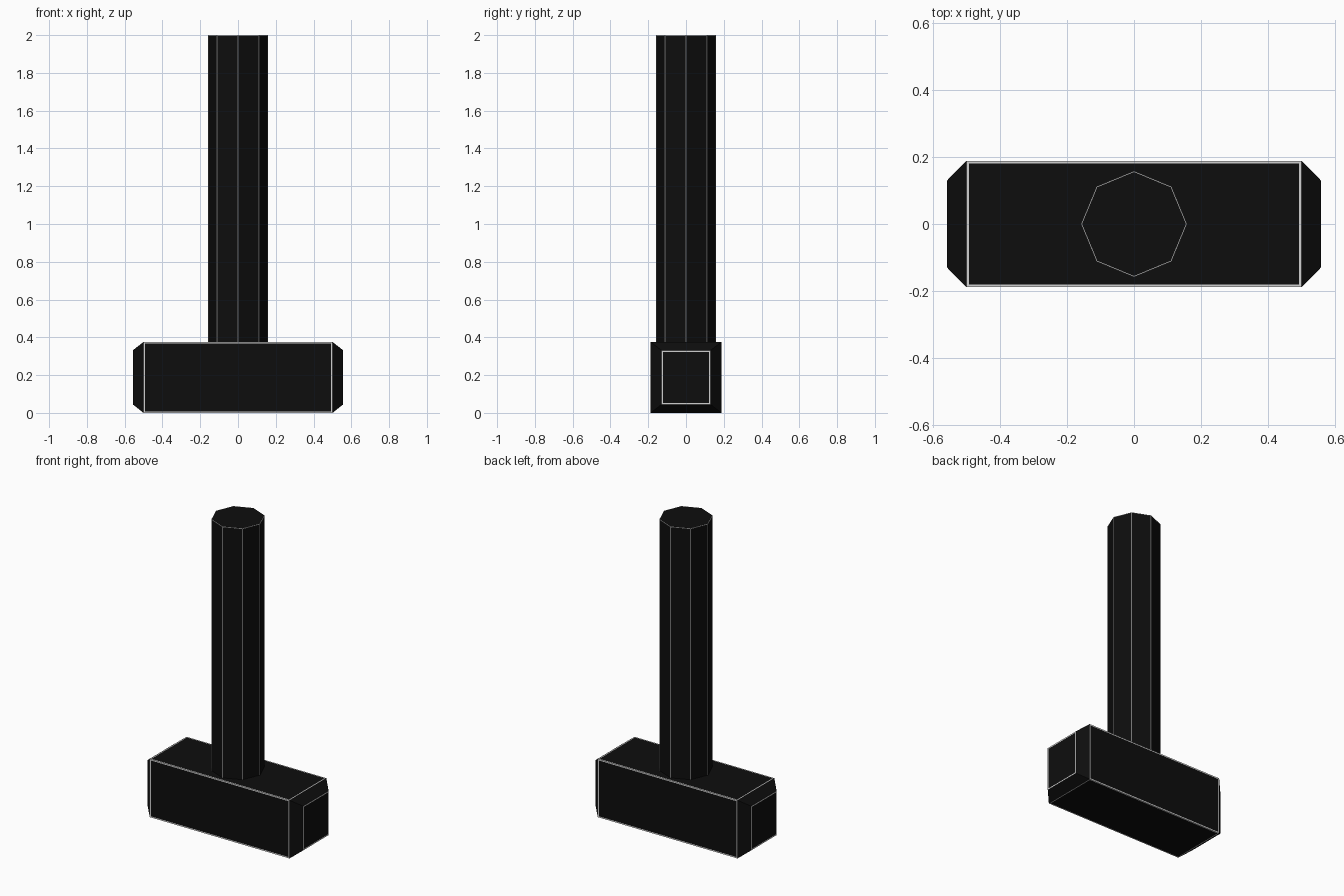
import bpy, bmesh, math

if "Cube" in bpy.data.objects:
    bpy.data.objects.remove(bpy.data.objects["Cube"])


def material(name, rgb):
    m = bpy.data.materials.new(name)
    m.diffuse_color = (*rgb, 1)
    m.use_nodes = True
    m.node_tree.nodes["Principled BSDF"].inputs["Base Color"].default_value = m.diffuse_color
    return m


BLACK = material("black", (0.004, 0.004, 0.004))
GREY = material("light_grey", (0.65, 0.65, 0.65))


def loft(name, rings, rim):
    """Skin closed rings, cap both ends, and leave a pale rim round each black face.
    rim(face) gives the rim width, 0 for none."""
    bm = bmesh.new()
    loops = [[bm.verts.new(p) for p in ring] for ring in rings]
    n = len(loops[0])
    for a, b in zip(loops, loops[1:]):
        for i in range(n):
            j = (i + 1) % n
            bm.faces.new((a[i], a[j], b[j], b[i]))
    bm.faces.new(loops[0][::-1])
    bm.faces.new(loops[-1])
    bmesh.ops.recalc_face_normals(bm, faces=bm.faces)
    for f in list(bm.faces):
        width = rim(f)
        if width > 0:
            edge = bmesh.ops.inset_individual(bm, faces=[f], thickness=width)
            for e in edge["faces"]:
                e.material_index = 1
            f.material_index = 0
    me = bpy.data.meshes.new(name)
    bm.to_mesh(me)
    bm.free()
    me.materials.append(BLACK)
    me.materials.append(GREY)
    ob = bpy.data.objects.new(name, me)
    bpy.context.collection.objects.link(ob)
    return ob


def section(x, hy, hz):
    """Rectangle across the head at x."""
    return [(x, sy * hy, 0.188 + sz * hz)
            for sy, sz in ((-1, -1), (1, -1), (1, 1), (-1, 1))]


# Hammer head: square bar with tapered ends; the tapers have no rim
loft("head",
     [section(-0.557, 0.13, 0.143), section(-0.5, 0.188, 0.188),
      section(0.5, 0.188, 0.188), section(0.557, 0.13, 0.143)],
     lambda f: 0.0 if 0.5 < abs(f.calc_center_median().x) < 0.55 else 0.011)

# Handle: eight-sided shaft with pale edge lines
loft("handle",
     [[(0.158 * math.cos(i * math.pi / 4), 0.158 * math.sin(i * math.pi / 4), z)
       for i in range(8)] for z in (0.36, 2.0)],
     lambda f: 0.003 if abs(f.normal.z) > 0.5 else 0.005)
